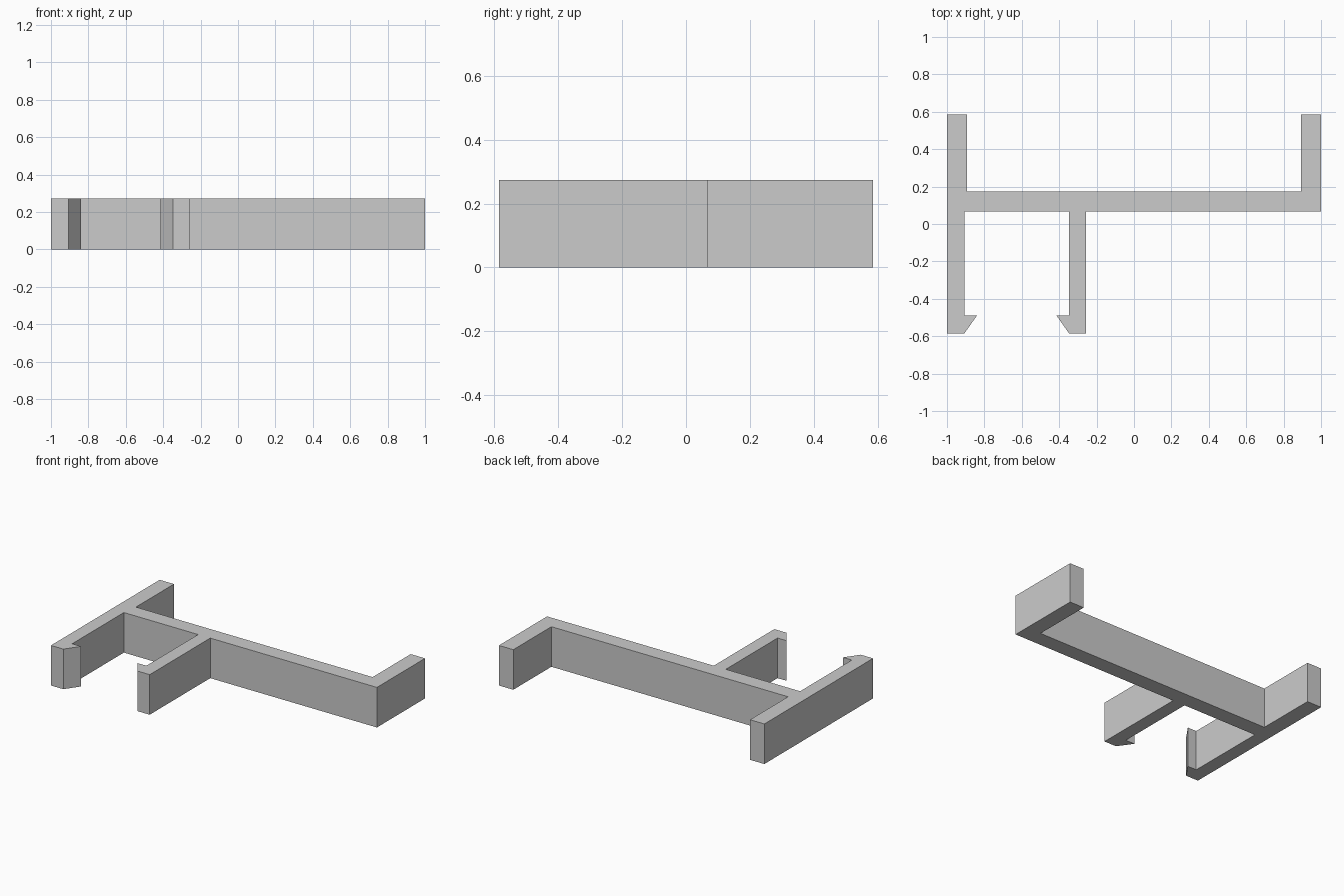
import bpy
import bmesh

cube = bpy.data.objects.get("Cube")
if cube:
    bpy.data.objects.remove(cube, do_unlink=True)

HEIGHT = 0.273
END = 0.585                       # half depth
BAR_FRONT, BAR_BACK = 0.067, 0.175
HOOK = -0.49                      # step behind each hook barb

grey = bpy.data.materials.new("plain grey")
grey.use_nodes = True
grey.diffuse_color = (0.6, 0.6, 0.6, 1)
grey.node_tree.nodes["Principled BSDF"].inputs["Base Color"].default_value = (0.6, 0.6, 0.6, 1)


def clip_arm(outer, inner, tip):
    """Arm outline from the bar round the barbed hook and back to the bar."""
    return [(outer, BAR_FRONT), (outer, -END), (inner, -END),
            (tip, HOOK), (inner, HOOK), (inner, BAR_FRONT)]


# Outline, counter-clockwise: right clip, middle clip, bar end, rear arms
right_clip = clip_arm(-1, -0.907, -0.84)[1:]
middle_clip = clip_arm(-0.256, -0.347, -0.414)[::-1]
rear_arms = [(1, BAR_FRONT), (1, END), (0.892, END), (0.892, BAR_BACK),
             (-0.892, BAR_BACK), (-0.892, END), (-1, END)]
outline = right_clip + middle_clip + rear_arms

# Extrude the outline into one solid bracket
bm = bmesh.new()
base = bm.faces.new([bm.verts.new((x, y, 0)) for x, y in outline])
top = bmesh.ops.extrude_face_region(bm, geom=[base], use_keep_orig=True)
bmesh.ops.translate(bm, vec=(0, 0, HEIGHT),
                    verts=[v for v in top["geom"] if isinstance(v, bmesh.types.BMVert)])
bmesh.ops.recalc_face_normals(bm, faces=bm.faces)
mesh = bpy.data.meshes.new("clip_bracket")
bm.to_mesh(mesh)
bm.free()
mesh.materials.append(grey)
bracket = bpy.data.objects.new("clip_bracket", mesh)
bpy.context.collection.objects.link(bracket)
